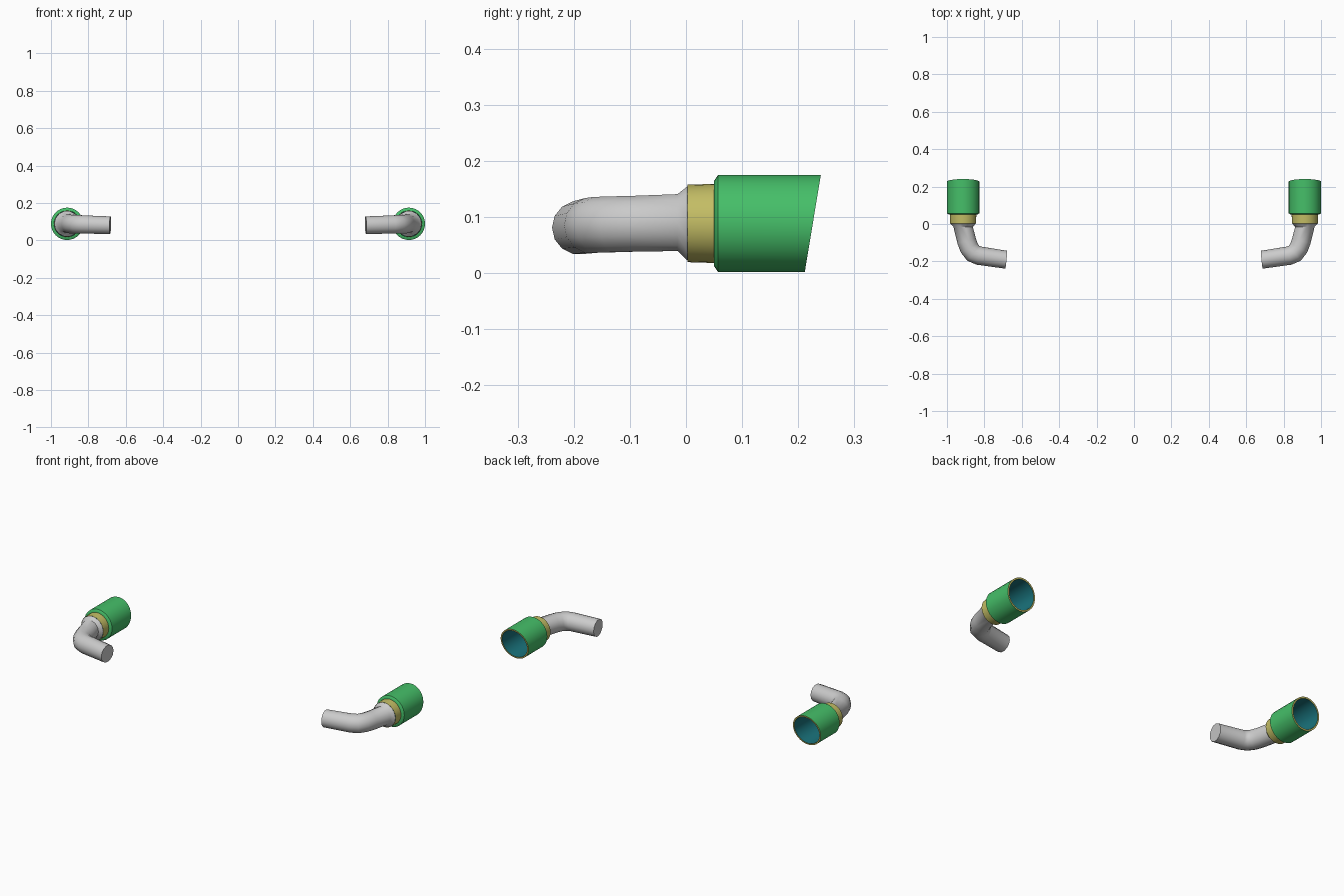
import bpy
import math
from mathutils import Vector

if "Cube" in bpy.data.objects:
    bpy.data.objects.remove(bpy.data.objects["Cube"])

CX, CZ = 0.9135, 0.0885   # axis of the right-hand tail pipe
SLANT = 0.165             # lean of the cut at the tip mouth
Z = Vector((0, 0, 1))


def material(name, rgb):
    m = bpy.data.materials.new(name)
    m.diffuse_color = (*rgb, 1)
    m.use_nodes = True
    m.node_tree.nodes["Principled BSDF"].inputs["Base Color"].default_value = m.diffuse_color
    return m


def loft(name, rings, sides, mat=None, cap_end=False):
    """Skin round rings (centre, radius, direction, slant); mirror across x."""
    verts, faces = [], []
    for centre, radius, direction, slant in rings:
        d = Vector(direction).normalized()
        v = (Z - d * Z.dot(d)).normalized()
        u = v.cross(d)
        for j in range(sides):
            a = 2 * math.pi * j / sides
            p = Vector(centre) + radius * (math.cos(a) * u + math.sin(a) * v)
            p.y += slant * (p.z - centre[2])
            verts.append(p)
    for i in range(len(rings) - 1):
        a, b = i * sides, (i + 1) * sides
        for j in range(sides):
            k = (j + 1) % sides
            faces.append((a + j, a + k, b + k, b + j))
    if cap_end:
        faces.append(tuple(range(len(verts) - sides, len(verts))))
    mesh = bpy.data.meshes.new(name)
    mesh.from_pydata(verts, [], faces)
    ob = bpy.data.objects.new(name, mesh)
    bpy.context.collection.objects.link(ob)
    if mat:
        mesh.materials.append(mat)
    bpy.ops.object.select_all(action='DESELECT')
    ob.select_set(True)
    bpy.context.view_layer.objects.active = ob
    bpy.ops.object.shade_smooth_by_angle(angle=math.radians(35))
    mirror = ob.modifiers.new("mirror", 'MIRROR')
    mirror.use_mirror_merge = False
    return ob


def straight(name, profile, mat, cap_end=False):
    """Part turned around the tail pipe axis from (y, radius, slant) points."""
    rings = [((CX, y, CZ), r, (0, 1, 0), s) for y, r, s in profile]
    return loft(name, rings, 32, mat, cap_end)


green = material("green", (0.06, 0.52, 0.14))
yellow = material("yellow", (0.55, 0.51, 0.13))
teal = material("teal", (0.01, 0.17, 0.20))

# Tip sleeve, mouth rim and hollow inside
straight("tip_sleeve", [(0.05, 0.069, 0), (0.05, 0.076, 0),
                        (0.057, 0.0865, 0), (0.226, 0.0865, SLANT)], green)
straight("tip_rim", [(0.226, 0.0865, SLANT), (0.226, 0.078, SLANT)], yellow)
straight("tip_inside", [(0.226, 0.078, SLANT), (0.06, 0.074, 0)], teal, True)

# Collar joining the tip to the pipe
straight("collar", [(0.003, 0.069, 0), (0.05, 0.0705, 0)], yellow)

# Bent pipe with a flare at the collar
path = [((CX, 0.004, CZ), 0.069, (0, -1, 0)),
        ((CX, -0.015, 0.090), 0.052, (0, -1, 0)),
        ((0.895, -0.09, 0.088), 0.051, (-0.28, -1, 0)),
        ((0.881, -0.128, 0.087), 0.051, (-0.55, -1, 0)),
        ((0.86, -0.156, 0.086), 0.051, (-1, -0.8, -0.02)),
        ((0.83, -0.169, 0.085), 0.050, (-1, -0.28, -0.03)),
        ((0.683, -0.191, 0.081), 0.048, (-1, -0.10, -0.03))]
loft("bent_pipe", [(*p, 0) for p in path], 14, None, True)
